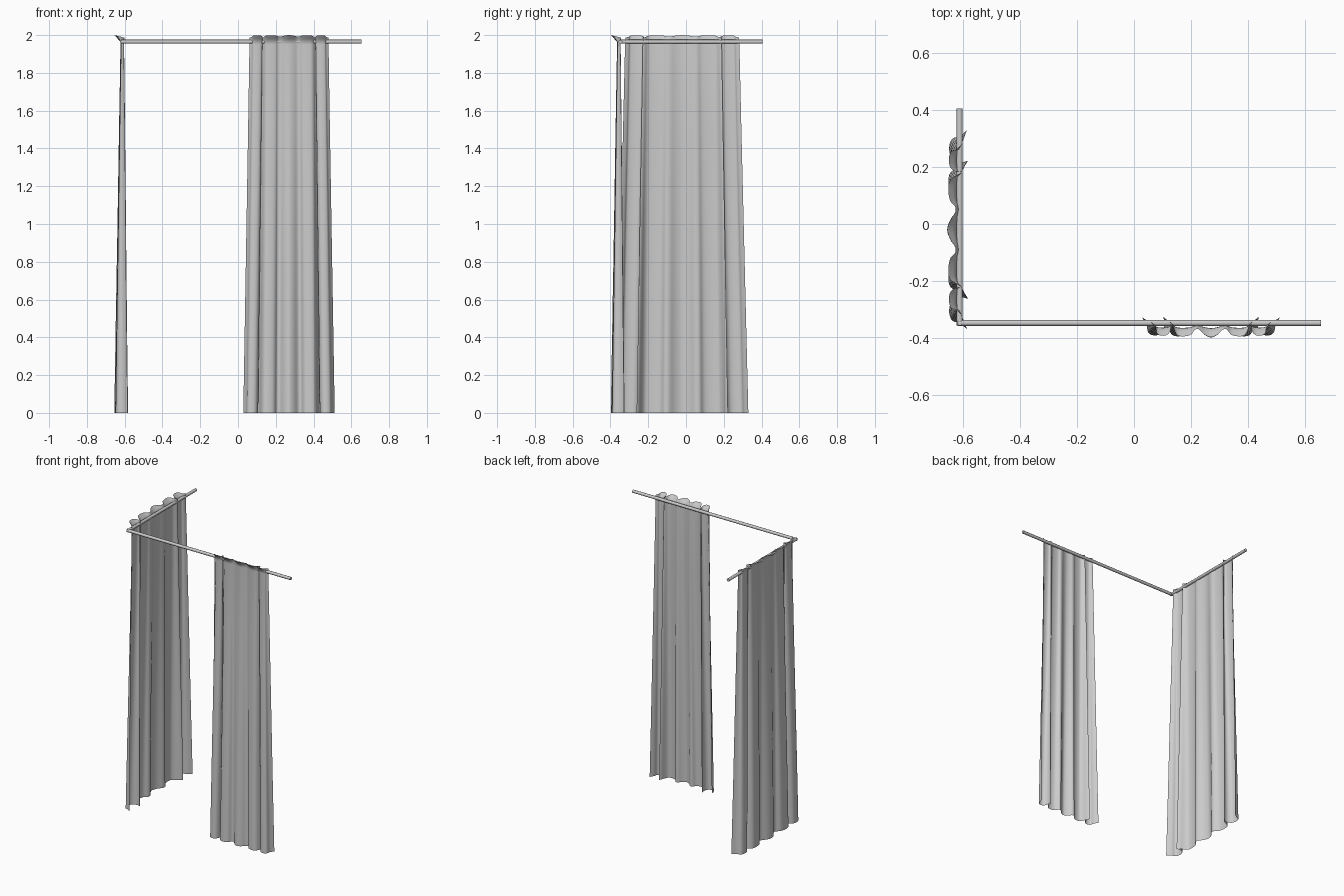
import bpy
from mathutils import Vector

if "Cube" in bpy.data.objects:
    bpy.data.objects.remove(bpy.data.objects["Cube"])

# Half pleat profile: (position along rod 0..1, outward depth 0..1)
HALF = [(0, 1.0), (.11, .82), (.2, .5), (.27, .5), (.33, .8), (.43, .93),
        (.55, .9), (.61, .62), (.65, .2), (.69, .0), (.675, .3), (.69, .6),
        (.74, .84), (.83, .9), (.91, .76), (.935, .4), (1.0, .03)]
PROFILE = [(-u, d) for u, d in reversed(HALF[1:])] + HALF


def smooth_path(pts, steps=3):
    """Catmull-Rom interpolation through the points."""
    p = [Vector(q) for q in pts]
    p = [p[0]] + p + [p[-1]]
    out = []
    for i in range(1, len(p) - 2):
        a, b, c, d = p[i - 1:i + 3]
        for k in range(steps):
            t = k / steps
            out.append(.5 * (2 * b + (c - a) * t + (2 * a - 5 * b + 4 * c - d) * t * t
                             + (3 * b - a - 3 * c + d) * t ** 3))
    out.append(p[-1])
    return out


# Rows: (z, width factor, inner offset, outer offset from the rod axis)
ROWS = [(0, 1.0, -.030, .043), (.5, .965, -.024, .035), (1.0, .93, -.019, .026),
        (1.5, .895, -.014, .018), (1.95, .865, -.009, .010),
        (1.965, .862, -.009, .011), (1.98, .86, -.010, .024), (2.0, .86, -.012, .042)]


def curtain(name, half_width, place):
    path = smooth_path(PROFILE)
    verts, faces, n = [], [], len(path)
    for z, w, lo, hi in ROWS:
        for u, d in path:
            zz = z - (.014 * (1 - d) if z == 2.0 else 0)
            verts.append(place(u * half_width * w, lo + (hi - lo) * d, zz))
    for r in range(len(ROWS) - 1):
        for i in range(n - 1):
            a = r * n + i
            faces.append((a, a + 1, a + n + 1, a + n))
    me = bpy.data.meshes.new(name)
    me.from_pydata(verts, [], faces)
    ob = bpy.data.objects.new(name, me)
    bpy.context.collection.objects.link(ob)
    finish(ob)


def finish(ob):
    bpy.ops.object.select_all(action='DESELECT')
    ob.select_set(True)
    bpy.context.view_layer.objects.active = ob
    bpy.ops.object.shade_smooth_by_angle(angle=.7)


def rod(name, a, b):
    a, b = Vector(a), Vector(b)
    bpy.ops.mesh.primitive_cylinder_add(vertices=12, radius=.0105, depth=(b - a).length,
                                        location=(a + b) / 2)
    ob = bpy.context.object
    ob.name = name
    ob.rotation_euler = (b - a).to_track_quat('Z', 'Y').to_euler()
    finish(ob)


RX, RY, RZ = -.611, -.347, 1.965

# Rods meeting at the corner
rod("front_rod", (RX - .008, RY, RZ), (.655, RY, RZ))
rod("side_rod", (RX, RY - .008, RZ), (RX, .405, RZ))

# Pleated curtains, bulging away from the enclosed corner
curtain("front_curtain", .242, lambda s, d, z: (.27 + s, RY - .008 - d, z))
curtain("side_curtain", .35, lambda s, d, z: (RX - .001 - d, -.02 - s, z))
